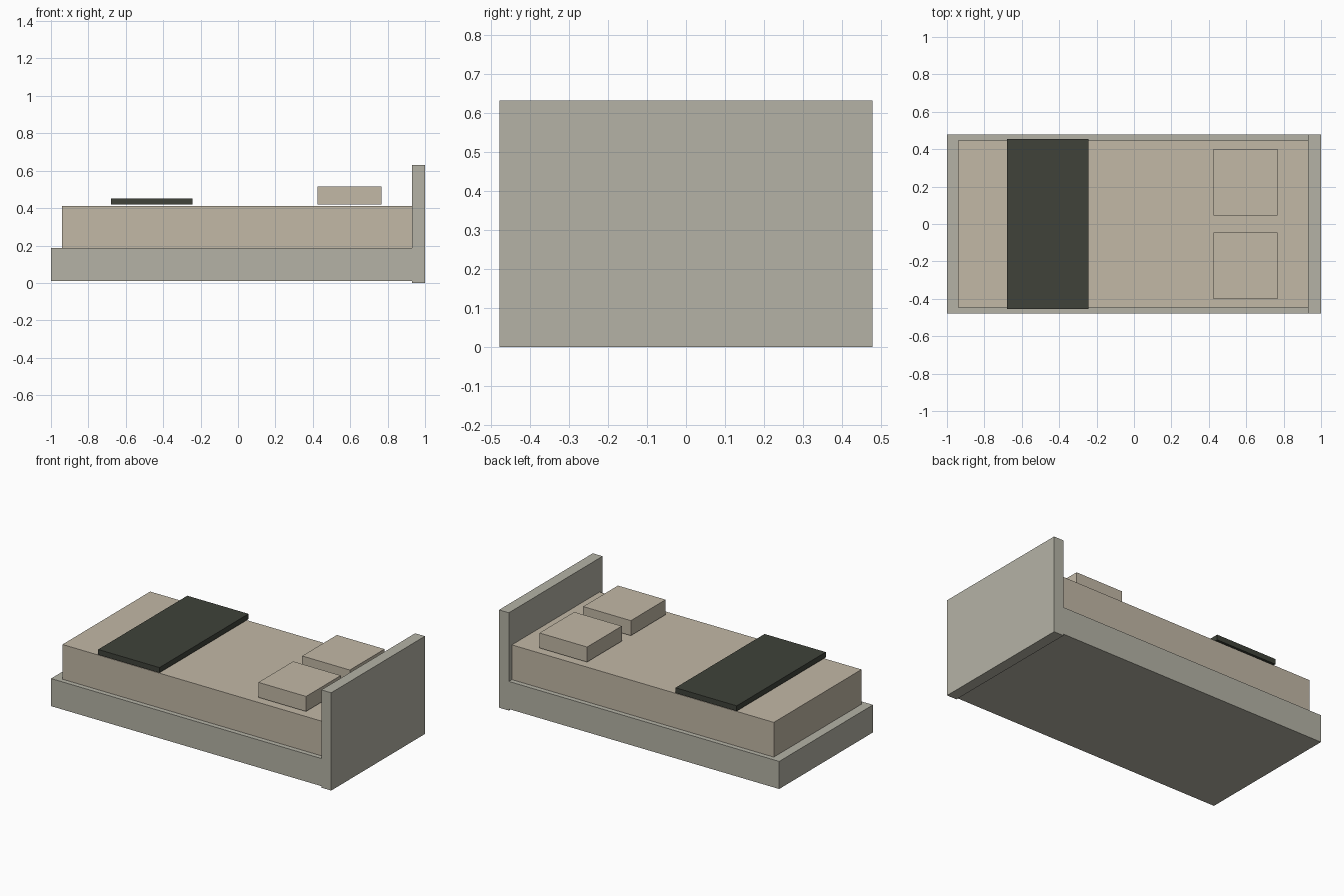
import bpy

if "Cube" in bpy.data.objects:
    bpy.data.objects.remove(bpy.data.objects["Cube"])


def material(name, color):
    mat = bpy.data.materials.new(name)
    mat.diffuse_color = (*color, 1)
    mat.use_nodes = True
    mat.node_tree.nodes["Principled BSDF"].inputs["Base Color"].default_value = mat.diffuse_color
    return mat


def box(name, x, y, z, mat):
    """Axis-aligned box from (min, max) ranges."""
    bpy.ops.mesh.primitive_cube_add(size=1, location=[(a + b) / 2 for a, b in (x, y, z)])
    obj = bpy.context.object
    obj.name = name
    obj.scale = [b - a for a, b in (x, y, z)]
    bpy.ops.object.transform_apply(location=False, rotation=False, scale=True)
    obj.data.materials.append(mat)
    return obj


frame = material("frame_grey", (0.46, 0.45, 0.38))
linen = material("linen", (0.54, 0.48, 0.38))
dark = material("dark_cloth", (0.05, 0.055, 0.042))

# Frame
box("bed_base", (-1.0, 0.93), (-0.478, 0.478), (0.01, 0.188), frame)
box("headboard", (0.93, 1.0), (-0.478, 0.478), (0.0, 0.631), frame)

# Bedding
box("mattress", (-0.94, 0.93), (-0.447, 0.447), (0.188, 0.412), linen)
box("blanket", (-0.68, -0.243), (-0.454, 0.454), (0.418, 0.452), dark)

# Pair of pillows
for side, y in (("left", (0.046, 0.4)), ("right", (-0.4, -0.046))):
    box("pillow_" + side, (0.426, 0.766), y, (0.418, 0.515), linen)
